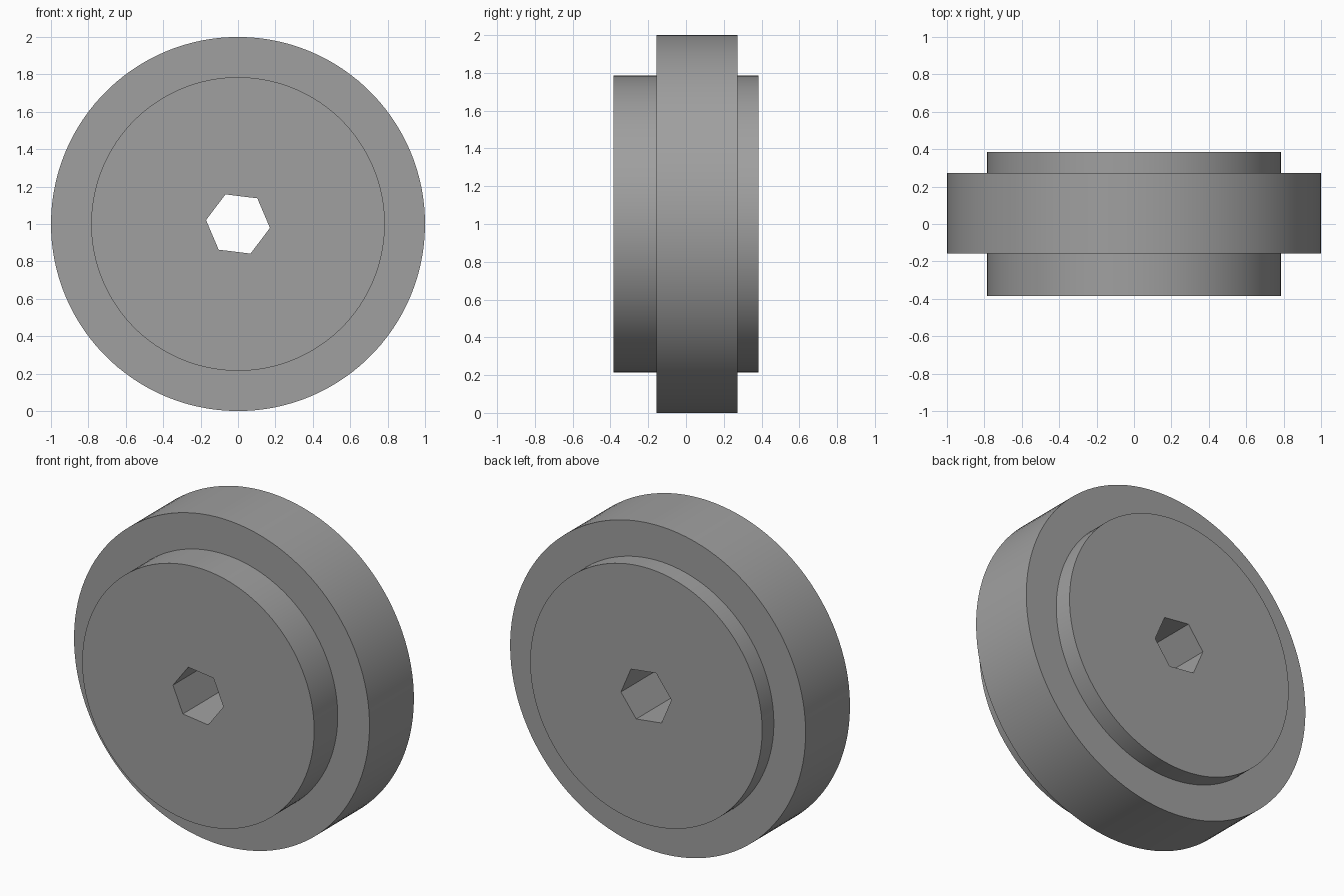
import bpy, bmesh, math

if "Cube" in bpy.data.objects:
    bpy.data.objects.remove(bpy.data.objects["Cube"])

SEGMENTS = 120                  # multiple of six, so the bore corners are exact
TURN = math.radians(-7)         # rotation of the hexagonal bore
RIM_R, HUB_R, BORE_R = 1.0, 0.785, 0.172
HUB_Y, RIM_FRONT, RIM_BACK = 0.385, -0.157, 0.272

grey = bpy.data.materials.new("mid_grey")
grey.diffuse_color = (0.35, 0.35, 0.35, 1)
grey.use_nodes = True
grey.node_tree.nodes["Principled BSDF"].inputs["Base Color"].default_value = grey.diffuse_color


def bore_radius(a):
    """Distance from the axis to the side of the hexagon at angle a."""
    third = math.pi / 3
    return BORE_R * math.cos(third / 2) / math.cos(a % third - third / 2)


# Closed section of the wheel: (radius, y); None follows the hexagonal bore
profile = [(None, -HUB_Y), (HUB_R, -HUB_Y), (HUB_R, RIM_FRONT), (RIM_R, RIM_FRONT),
           (RIM_R, RIM_BACK), (HUB_R, RIM_BACK), (HUB_R, HUB_Y), (None, HUB_Y)]

# Stepped wheel, swept around the y axis
bm = bmesh.new()
rings = []
for i in range(SEGMENTS):
    a = 2 * math.pi * i / SEGMENTS
    ring = []
    for r, y in profile:
        r = bore_radius(a) if r is None else r
        ring.append(bm.verts.new((r * math.cos(a + TURN), y, 1 + r * math.sin(a + TURN))))
    rings.append(ring)
for i, ring in enumerate(rings):
    after = rings[(i + 1) % SEGMENTS]
    for j in range(len(profile)):
        k = (j + 1) % len(profile)
        bm.faces.new((ring[j], ring[k], after[k], after[j]))
bmesh.ops.recalc_face_normals(bm, faces=bm.faces)

mesh = bpy.data.meshes.new("stepped_wheel")
bm.to_mesh(mesh)
bm.free()
mesh.materials.append(grey)
wheel = bpy.data.objects.new("stepped_wheel", mesh)
bpy.context.collection.objects.link(wheel)
bpy.context.view_layer.objects.active = wheel
wheel.select_set(True)
bpy.ops.object.shade_smooth_by_angle(angle=math.radians(30))
